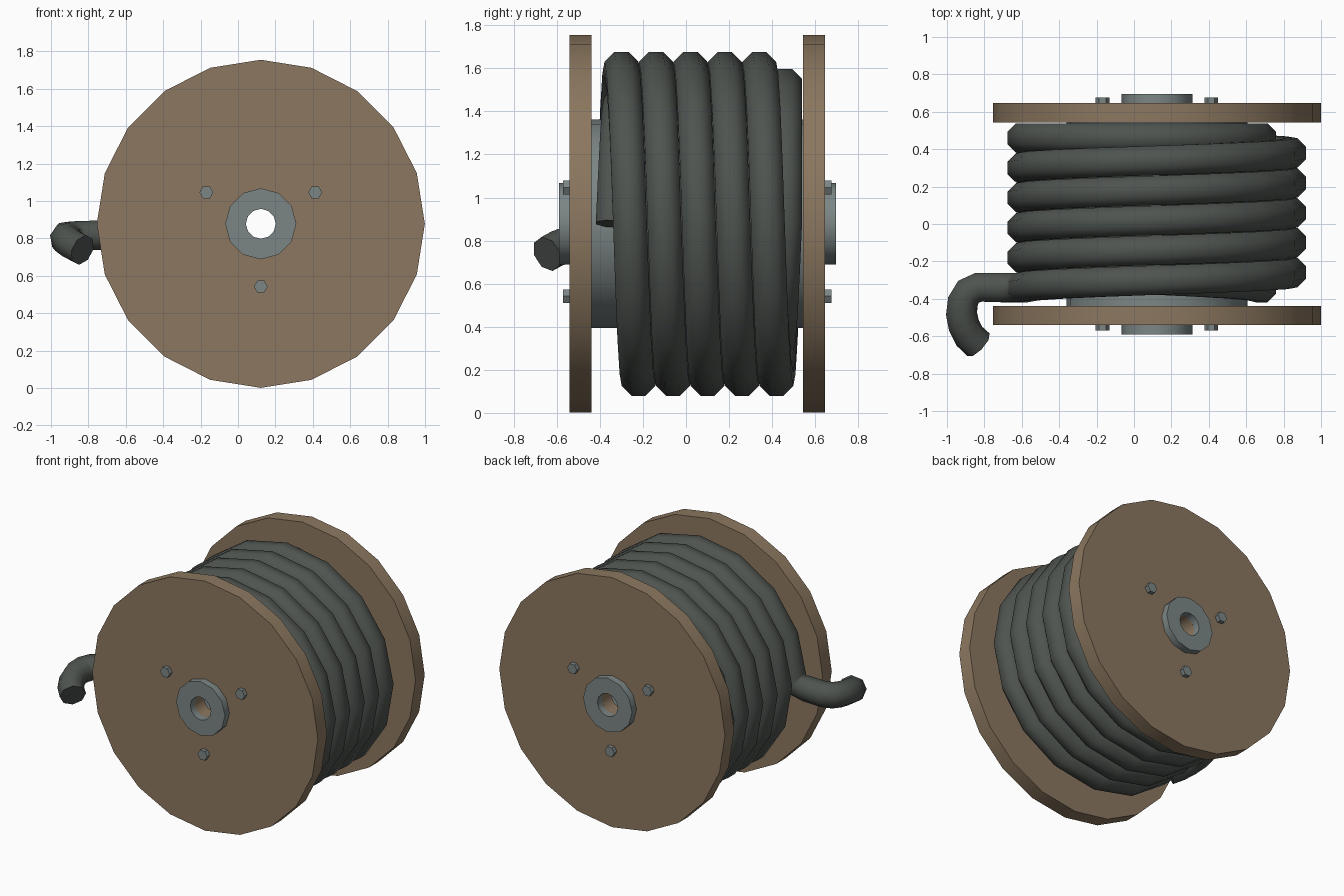
import bpy, bmesh, math
from mathutils import Vector

if "Cube" in bpy.data.objects:
    bpy.data.objects.remove(bpy.data.objects["Cube"])

CX, CZ = 0.122, 0.878          # reel axis
HOLE = 0.08


def material(name, rgb):
    m = bpy.data.materials.new(name)
    m.diffuse_color = (*rgb, 1)
    m.use_nodes = True
    m.node_tree.nodes["Principled BSDF"].inputs["Base Color"].default_value = m.diffuse_color
    return m


WOOD = material("brown wood", (0.26, 0.185, 0.115))
STEEL = material("grey steel", (0.20, 0.235, 0.235))
RUBBER = material("dark rubber", (0.077, 0.088, 0.079))


def finish(name, bm, mat, angle):
    bmesh.ops.recalc_face_normals(bm, faces=bm.faces[:])
    me = bpy.data.meshes.new(name)
    bm.to_mesh(me)
    bm.free()
    me.materials.append(mat)
    ob = bpy.data.objects.new(name, me)
    bpy.context.collection.objects.link(ob)
    bpy.ops.object.select_all(action='DESELECT')
    ob.select_set(True)
    bpy.context.view_layer.objects.active = ob
    bpy.ops.object.shade_smooth_by_angle(angle=math.radians(angle))
    return ob


def disc(name, mat, r, y0, y1, sides, x=CX, z=CZ, hole=0, start=math.pi / 2):
    """Disc or ring along y, with an optional round hole."""
    bm = bmesh.new()

    def ring(rad, y):
        return [bm.verts.new((x + rad * math.cos(start + 2 * math.pi * i / sides), y,
                              z + rad * math.sin(start + 2 * math.pi * i / sides)))
                for i in range(sides)]

    if hole:
        loops = [ring(r, y0), ring(r, y1), ring(hole, y1), ring(hole, y0)]
        for a, b in zip(loops, loops[1:] + loops[:1]):
            for i in range(sides):
                j = (i + 1) % sides
                bm.faces.new((a[i], a[j], b[j], b[i]))
    else:
        a, b = ring(r, y0), ring(r, y1)
        bm.faces.new(a)
        bm.faces.new(b)
        for i in range(sides):
            j = (i + 1) % sides
            bm.faces.new((a[i], a[j], b[j], b[i]))
    return finish(name, bm, mat, 35)


# Drum, flanges, hub washers and bolts
disc("drum", STEEL, 0.484, -0.45, 0.555, 20, hole=0.40)
for side, inner, s in (("front", -0.438, -1), ("back", 0.544, 1)):
    face = inner + s * 0.102
    disc(side + "_flange", WOOD, 0.877, inner, face, 20, hole=HOLE)
    disc(side + "_hub_washer", STEEL, 0.19, face, face + s * 0.05, 12, hole=HOLE)
    for k, deg in enumerate((30, 150, 270)):
        a = math.radians(deg)
        disc(f"{side}_bolt_{k + 1}", STEEL, 0.037, face - s * 0.01, face + s * 0.03, 6,
             x=CX + 0.336 * math.cos(a), z=CZ + 0.336 * math.sin(a), start=0)

# Cable path: inner layer towards the back, step up, outer layer towards the front
STEPS, TURNS = 16, 5
Y0, Y1, R_IN, R_OUT = -0.34, 0.46, 0.56, 0.72
path = []


def wind(count, r0, r1, ya, yb, a0):
    for i in range(count):
        t = i / count
        a = a0 + 2 * math.pi * i / STEPS
        r = r0 + (r1 - r0) * t
        path.append(Vector((CX + r * math.cos(a), ya + (yb - ya) * t, CZ + r * math.sin(a))))


wind(STEPS * TURNS, R_IN, R_IN, Y0, Y1, 0)
wind(STEPS // 2, R_IN, R_OUT, Y1, Y1, 0)
wind(STEPS * TURNS, R_OUT, R_OUT, Y1, Y0, math.pi)
coil_count = len(path)

# Loose tail of the cable
path += [Vector(p) for p in (
    (CX - R_OUT, -0.34, 0.878), (-0.63, -0.34, 0.828), (-0.70, -0.34, 0.817),
    (-0.83, -0.338, 0.815), (-0.885, -0.362, 0.812), (-0.915, -0.415, 0.808),
    (-0.922, -0.48, 0.80), (-0.91, -0.54, 0.785), (-0.88, -0.60, 0.763),
    (-0.832, -0.645, 0.738))]

# Eight-sided tube swept along the path
bm = bmesh.new()
rings = []
ref = Vector((0, 1, 0))
for i, p in enumerate(path):
    d0 = (p - path[max(i - 1, 0)]).normalized()
    d1 = (path[min(i + 1, len(path) - 1)] - p).normalized()
    tan = (d0 + d1).normalized()
    if i < coil_count:
        ref = Vector((0, 1, 0))
    ref = (ref - tan * ref.dot(tan)).normalized()
    side = tan.cross(ref)
    rings.append([bm.verts.new(p + 0.085 * (ref * math.cos(a) + side * math.sin(a)))
                  for a in (math.pi / 8 + math.pi / 4 * k for k in range(8))])
for a, b in zip(rings, rings[1:]):
    for k in range(8):
        j = (k + 1) % 8
        bm.faces.new((a[k], a[j], b[j], b[k]))
bm.faces.new(rings[0])
bm.faces.new(rings[-1])
finish("cable", bm, RUBBER, 60)
